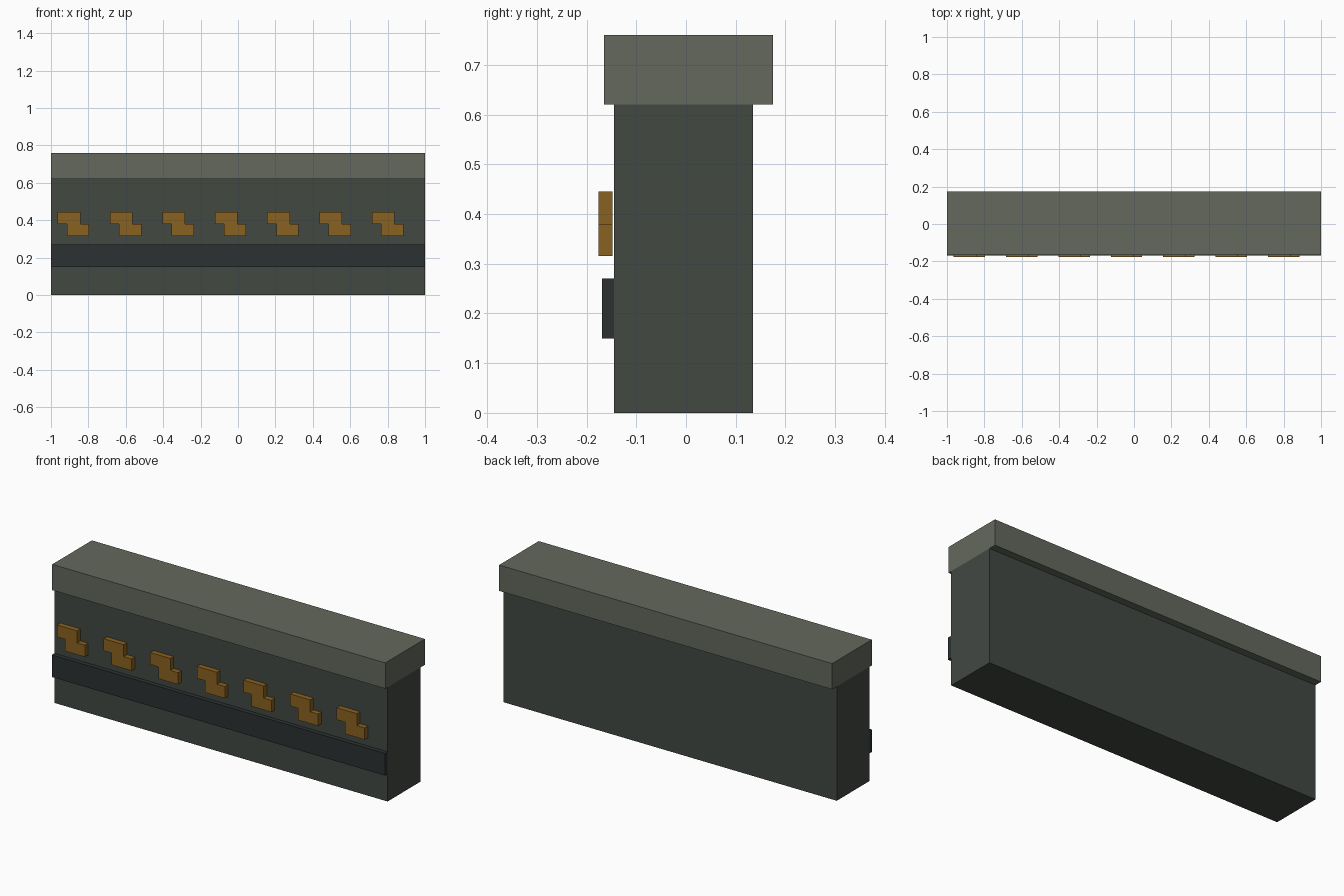
import bpy

if "Cube" in bpy.data.objects:
    bpy.data.objects.remove(bpy.data.objects["Cube"])


def material(name, color):
    m = bpy.data.materials.new(name)
    m.diffuse_color = (*color, 1)
    m.use_nodes = True
    m.node_tree.nodes["Principled BSDF"].inputs["Base Color"].default_value = m.diffuse_color
    return m


def extrude_front(name, outline, y0, y1, mat):
    """Prism from an anticlockwise (x, z) outline, spanning y0 (front) to y1 (back)."""
    n = len(outline)
    verts = [(x, y, z) for y in (y0, y1) for x, z in outline]
    faces = [tuple(range(n)), tuple(reversed(range(n, 2 * n)))]
    faces += [(i, n + i, n + (i + 1) % n, (i + 1) % n) for i in range(n)]
    mesh = bpy.data.meshes.new(name)
    mesh.from_pydata(verts, [], faces)
    mesh.materials.append(mat)
    ob = bpy.data.objects.new(name, mesh)
    bpy.context.collection.objects.link(ob)
    return ob


def slab(name, y0, y1, z0, z1, mat):
    return extrude_front(name, [(-1, z0), (1, z0), (1, z1), (-1, z1)], y0, y1, mat)


wall_mat = material("dark_stone", (0.055, 0.065, 0.055))
cap_mat = material("light_stone", (0.125, 0.14, 0.108))
band_mat = material("dark_band", (0.025, 0.031, 0.031))
gold_mat = material("bronze", (0.25, 0.12, 0.014))

# Wall, overhanging cap and front band
slab("wall_body", -0.145, 0.135, 0, 0.62, wall_mat)
slab("wall_cap", -0.165, 0.175, 0.62, 0.76, cap_mat)
slab("front_band", -0.169, -0.145, 0.15, 0.27, band_mat)

# Row of stepped ornaments, floating just off the wall face
step = [(-0.035, 0.316), (0.084, 0.316), (0.084, 0.38), (0.037, 0.38),
        (0.037, 0.445), (-0.084, 0.445), (-0.084, 0.38), (-0.035, 0.38)]
for i in range(7):
    cx = -0.88 + 0.28 * i
    extrude_front(f"step_ornament_{i + 1}", [(cx + x, z) for x, z in step],
                  -0.176, -0.148, gold_mat)
